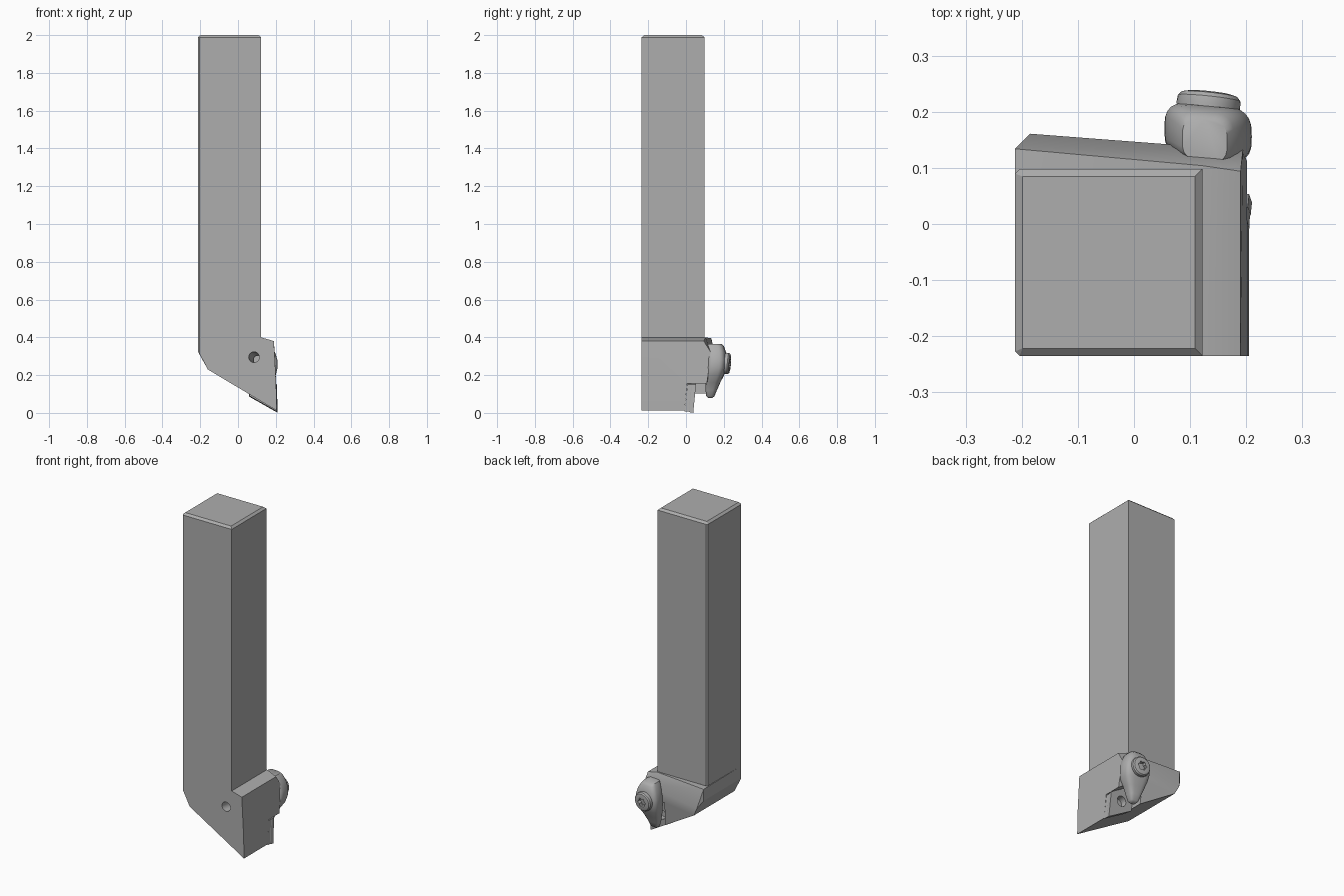
import bpy, bmesh, math
from mathutils import Vector

if "Cube" in bpy.data.objects:
    bpy.data.objects.remove(bpy.data.objects["Cube"], do_unlink=True)

steel = bpy.data.materials.new("steel grey")
steel.use_nodes = True
COL = (0.42, 0.42, 0.42, 1)
steel.diffuse_color = COL
steel.node_tree.nodes["Principled BSDF"].inputs["Base Color"].default_value = COL


def finish(name, bm, smooth=None):
    bmesh.ops.recalc_face_normals(bm, faces=bm.faces[:])
    me = bpy.data.meshes.new(name)
    bm.to_mesh(me)
    bm.free()
    ob = bpy.data.objects.new(name, me)
    bpy.context.collection.objects.link(ob)
    me.materials.append(steel)
    if smooth:
        activate(ob)
        bpy.ops.object.shade_smooth_by_angle(angle=math.radians(smooth))
    return ob


def activate(ob):
    bpy.ops.object.select_all(action='DESELECT')
    ob.select_set(True)
    bpy.context.view_layer.objects.active = ob


def loft(name, rings, smooth=None):
    """Skin a list of equally long point rings and cap both ends."""
    bm = bmesh.new()
    vs = [[bm.verts.new(p) for p in r] for r in rings]
    n = len(vs[0])
    for a, b in zip(vs, vs[1:]):
        for i in range(n):
            bm.faces.new((a[i], a[(i + 1) % n], b[(i + 1) % n], b[i]))
    bm.faces.new(vs[0])
    bm.faces.new(vs[-1])
    return finish(name, bm, smooth)


def hull(name, pts):
    bm = bmesh.new()
    for p in pts:
        bm.verts.new(p)
    res = bmesh.ops.convex_hull(bm, input=bm.verts[:])
    junk = [v for v in bm.verts if not v.link_faces]
    bmesh.ops.delete(bm, geom=junk, context='VERTS')
    bmesh.ops.dissolve_limit(bm, angle_limit=math.radians(1), verts=bm.verts[:], edges=bm.edges[:])
    return finish(name, bm)


def turned(name, base, axis, profile, n=32, smooth=35, lobes=0):
    """Rings of (distance, radius) along an axis; lobes makes a star section."""
    axis = Vector(axis).normalized()
    u = axis.cross(Vector((0, 0, 1))).normalized()
    v = axis.cross(u)
    rings = []
    for d, r in profile:
        ring = []
        for i in range(n):
            t = 2 * math.pi * i / n
            k = r * (1 + (0.15 * math.cos(lobes * t) if lobes else 0))
            ring.append(Vector(base) + axis * d + u * k * math.cos(t) + v * k * math.sin(t))
        rings.append(ring)
    return loft(name, rings, smooth)


def cut(ob, cutter):
    cutter.hide_render = True
    m = ob.modifiers.new("cut", 'BOOLEAN')
    m.operation, m.solver, m.object = 'DIFFERENCE', 'EXACT', cutter
    activate(ob)
    bpy.ops.object.modifier_apply(modifier=m.name)
    bpy.data.objects.remove(cutter, do_unlink=True)


# Shank: square bar, chamfered left edges and end
L, R, F, B, C = -0.212, 0.122, -0.235, 0.098, 0.013


def bar(z, i):
    c = 0.008
    return [(L + c + i * .4, F + i, z), (R - i, F + i, z), (R - i, B - i, z),
            (L + c + i * .4, B - i, z), (L + i, B - c - i * .4, z), (L + i, F + c + i * .4, z)]


loft("shank", [bar(0.40, 0), bar(1.988, 0), bar(2.0, C)])

# Head: slanted block with a raked rear face
front = [(-0.204, 0.40), (R, 0.40), (0.19, 0.38), (0.202, 0.15), (0.205, 0.012),
         (-0.16, 0.23), (-0.204, 0.315)]
rear_y = lambda x, z: 0.13 - 0.09 * (x - 0.2) + 0.125 * (z - 0.31)
pts = [(x, F, z) for x, z in front]
pts += [(L, F + 0.008, 0.40), (L, F + 0.008, 0.325)]
pts += [(L, 0.134, 0.395), (L, 0.134, 0.325), (R, 0.104, 0.40), (0.19, 0.094, 0.38)]
pts += [(x, rear_y(x, z), z) for x, z in
        [(-0.185, 0.28), (-0.16, 0.23), (0.194, 0.32), (0.202, 0.15), (0.205, 0.012)]]
head = hull("head", pts)


# Rhombic pocket and insert
def rhombus(y, g, rake=0.0):
    p = [(0.208, 0.004), (0.203, 0.15), (0.055, 0.238), (0.06, 0.088)]
    cx, cz = 0.1315, 0.12
    return [(cx + (x - cx) * g, y - rake * (cz - z), cz + (z - cz) * g) for x, z in p]


cut(head, loft("pocket_cutter", [rhombus(0.003, 1.06, 0.1), rhombus(0.4, 1.06, 0.1)]))

# Screw axis runs through the head
S0 = Vector((0.085, F, 0.295))
AX = Vector((0.05, 0.47, -0.035)).normalized()
cut(head, turned("bore_cutter", S0, AX, [(-0.05, 0.028), (0.25, 0.028)], smooth=None))
activate(head)
bpy.ops.object.shade_smooth_by_angle(angle=math.radians(25))

insert = loft("insert", [rhombus(0.004, 0.97, 0.1), rhombus(0.026, 0.98, 0.1),
                         rhombus(0.028, 1.0, 0.1), rhombus(0.05, 1.03, 0.1)])
cut(insert, turned("insert_hole_cutter", (0.13, 0.015, 0.12), (0, 1, 0),
                   [(0, 0.03), (0.1, 0.03)], smooth=None))

# Clamp: pear-shaped body, sections as (z, centre x, half width, rear y, outer y)
sections = [(0.078, 0.116, 0.014, 0.118, 0.136), (0.088, 0.116, 0.025, 0.108, 0.150),
            (0.12, 0.117, 0.036, 0.104, 0.163), (0.16, 0.122, 0.052, 0.106, 0.180),
            (0.20, 0.130, 0.070, 0.108, 0.200), (0.24, 0.132, 0.078, 0.112, 0.213),
            (0.28, 0.132, 0.077, 0.114, 0.215), (0.32, 0.130, 0.066, 0.114, 0.210),
            (0.352, 0.128, 0.050, 0.110, 0.200), (0.366, 0.126, 0.040, 0.112, 0.186)]
rings = []
for z, cx, hw, y0, y1 in sections:
    ring = []
    for i in range(28):
        t = 2 * math.pi * i / 28
        c, s = math.cos(t), math.sin(t)
        x = hw * math.copysign(abs(c) ** 0.6, c)
        y = (y0 + y1) / 2 + (y1 - y0) / 2 * math.copysign(abs(s) ** 0.6, s)
        ring.append((cx + x, y - 0.09 * x, z))
    rings.append(ring)
loft("clamp", rings, 45)

# Clamp screw: shaft and rounded head with a star socket
d = 0.473
turned("screw_shaft", S0, AX, [(0.2, 0.025), (d - 0.04, 0.025)])
screw = turned("screw_head", S0, AX, [(d - 0.06, 0.05), (d - 0.022, 0.057), (d - 0.010, 0.056),
                                      (d - 0.003, 0.05), (d, 0.038)])
cut(screw, turned("socket_cutter", S0, AX, [(d - 0.03, 0.024), (d + 0.02, 0.024)],
                  n=36, smooth=None, lobes=6))

# Small locating pin under the clamp
turned("locating_pin", (0.108, 0.07, 0.335), (0, 1, 0), [(0, 0.017), (0.06, 0.017)], n=20)
